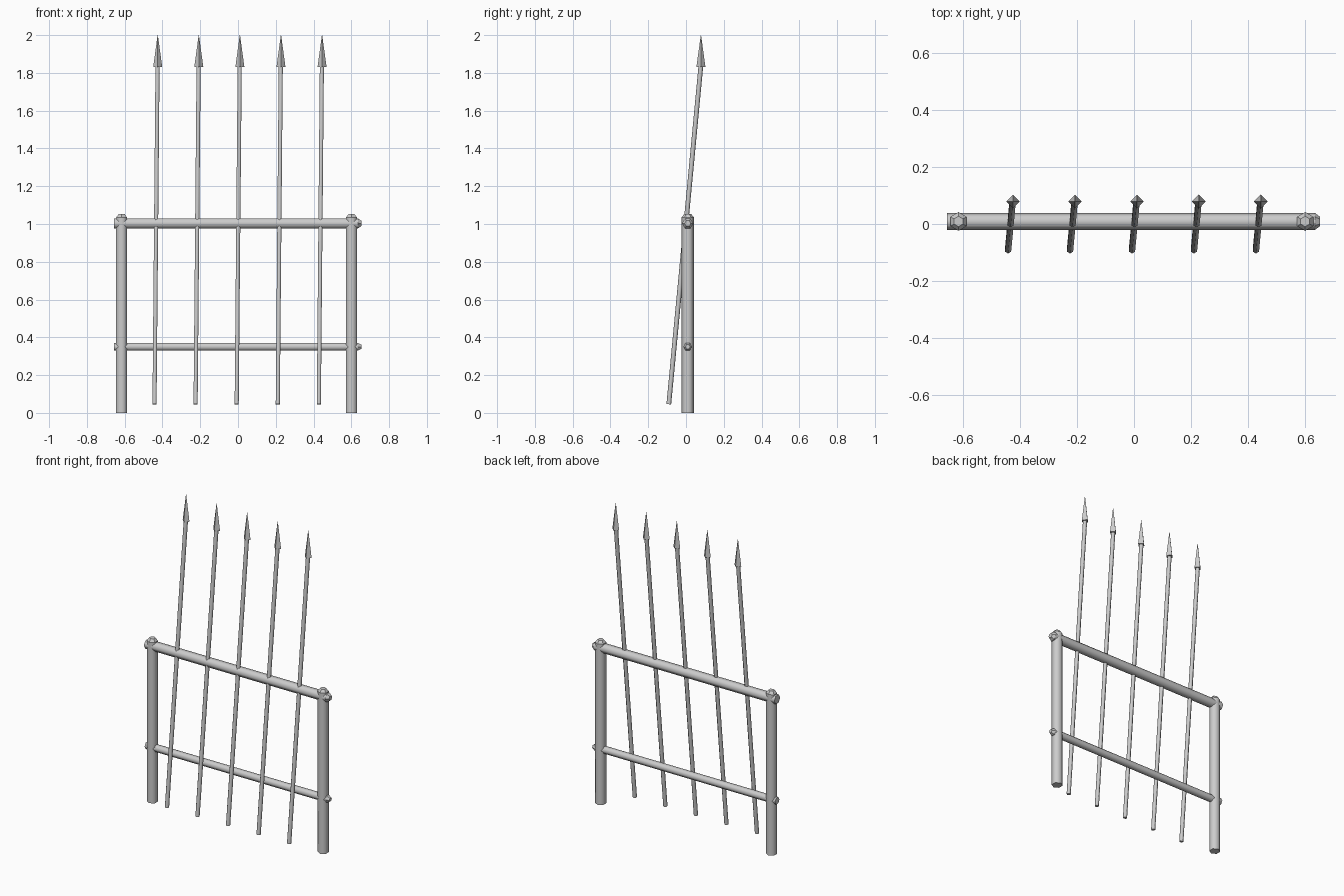
import bpy, bmesh, math
from mathutils import Vector

if "Cube" in bpy.data.objects:
    bpy.data.objects.remove(bpy.data.objects["Cube"])


def lathe(name, start, end, stations, sides, smooth=True):
    """Faceted rod from start to end; stations are (distance from start, radius)."""
    start, end = Vector(start), Vector(end)
    axis = (end - start).normalized()
    u = (Vector((0, 1, 0)) - axis * axis.y).normalized()   # one corner faces +y
    v = axis.cross(u)
    bm = bmesh.new()
    rings = []
    for d, r in stations:
        ring = []
        for i in range(sides):
            a = 2 * math.pi * i / sides
            ring.append(bm.verts.new(start + axis * d + (u * math.cos(a) + v * math.sin(a)) * r))
        rings.append(ring)
    for n, (lo, hi) in enumerate(zip(rings, rings[1:])):
        for i in range(sides):
            j = (i + 1) % sides
            f = bm.faces.new((lo[i], lo[j], hi[j], hi[i]))
            f.smooth = smooth and n == 0
    bm.faces.new(rings[0][::-1])
    bm.faces.new(rings[-1])
    me = bpy.data.meshes.new(name)
    bm.to_mesh(me)
    bm.free()
    ob = bpy.data.objects.new(name, me)
    bpy.context.collection.objects.link(ob)
    return ob


def capped_rod(name, start, end, r):
    """Hexagonal rod with a chamfered far end."""
    length = (Vector(end) - Vector(start)).length
    return lathe(name, start, end, [(0, r), (length - 0.018, r), (length, r * 0.55)], 6)


FRAME_Y = 0.009

# Posts
for side, x in (("left", -0.616), ("right", 0.601)):
    capped_rod(side + "_post", (x, FRAME_Y, 0), (x, FRAME_Y, 1.053), 0.033)

# Rails
for name, z, r in (("top_rail", 1.003, 0.030), ("bottom_rail", 0.35, 0.023)):
    capped_rod(name, (-0.656, FRAME_Y, z), (0.653, FRAME_Y, z), r)

# Leaning spears with upright four-sided heads
for i in range(5):
    x = (i - 2) * 0.2175
    foot = Vector((x - 0.007, -0.091, 0.046))
    neck = Vector((x + 0.009, 0.079, 1.84))
    lathe(f"spear_shaft_{i + 1}", foot, neck, [(0, 0.0125), ((neck - foot).length, 0.0125)], 6)
    base = Vector((x + 0.010, 0.079, 1.83))
    lathe(f"spear_head_{i + 1}", base, base + Vector((0, 0, 0.17)),
          [(0, 0.024), (0.17, 0.0008)], 4, smooth=False)
